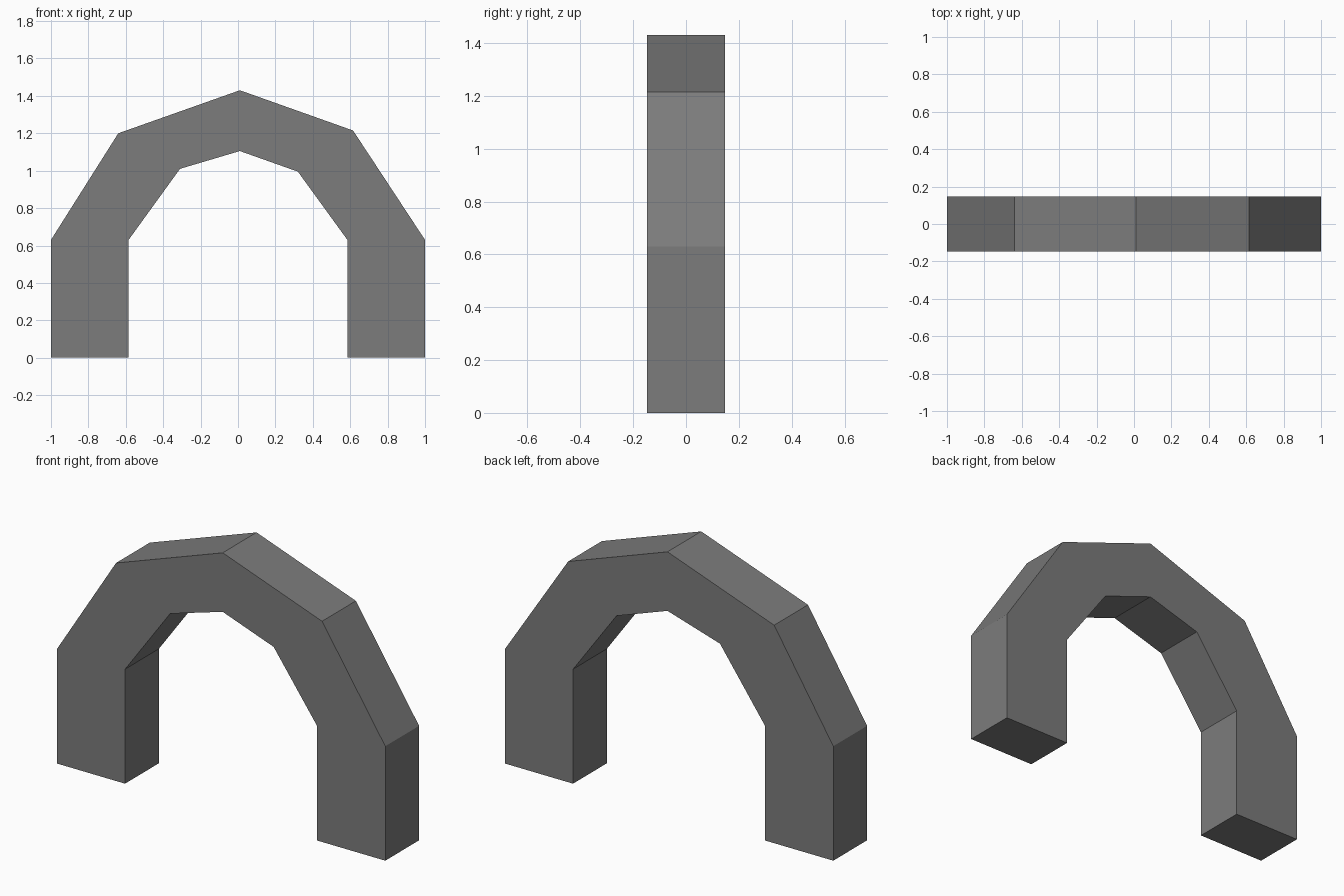
import bpy
import bmesh

cube = bpy.data.objects.get("Cube")
if cube:
    bpy.data.objects.remove(cube, do_unlink=True)

# Stone colour
stone = bpy.data.materials.new("grey stone")
stone.use_nodes = True
colour = (0.2, 0.2, 0.2, 1)
stone.diffuse_color = colour
stone.node_tree.nodes["Principled BSDF"].inputs["Base Color"].default_value = colour

# Arch profile: matching outer and inner points (x, z), from foot to foot
outer = [(-1, 0), (-1, 0.63), (-0.64, 1.2), (0.01, 1.43), (0.615, 1.215), (1, 0.63), (1, 0)]
inner = [(-0.585, 0), (-0.585, 0.63), (-0.31, 1.01), (0.01, 1.105), (0.32, 0.995), (0.585, 0.63), (0.585, 0)]
half_depth = 0.147

# Front face strip, one quad per arch segment
bm = bmesh.new()
rows = [[bm.verts.new((x, -half_depth, z)) for x, z in line] for line in (outer, inner)]
for i in range(len(outer) - 1):
    bm.faces.new((rows[0][i], rows[0][i + 1], rows[1][i + 1], rows[1][i]))

# Extrude to the back
result = bmesh.ops.extrude_face_region(bm, geom=bm.faces[:], use_keep_orig=True)
back = [v for v in result["geom"] if isinstance(v, bmesh.types.BMVert)]
bmesh.ops.translate(bm, verts=back, vec=(0, 2 * half_depth, 0))
bmesh.ops.recalc_face_normals(bm, faces=bm.faces[:])

mesh = bpy.data.meshes.new("stone_arch")
bm.to_mesh(mesh)
bm.free()
mesh.materials.append(stone)
arch = bpy.data.objects.new("stone_arch", mesh)
bpy.context.collection.objects.link(arch)
